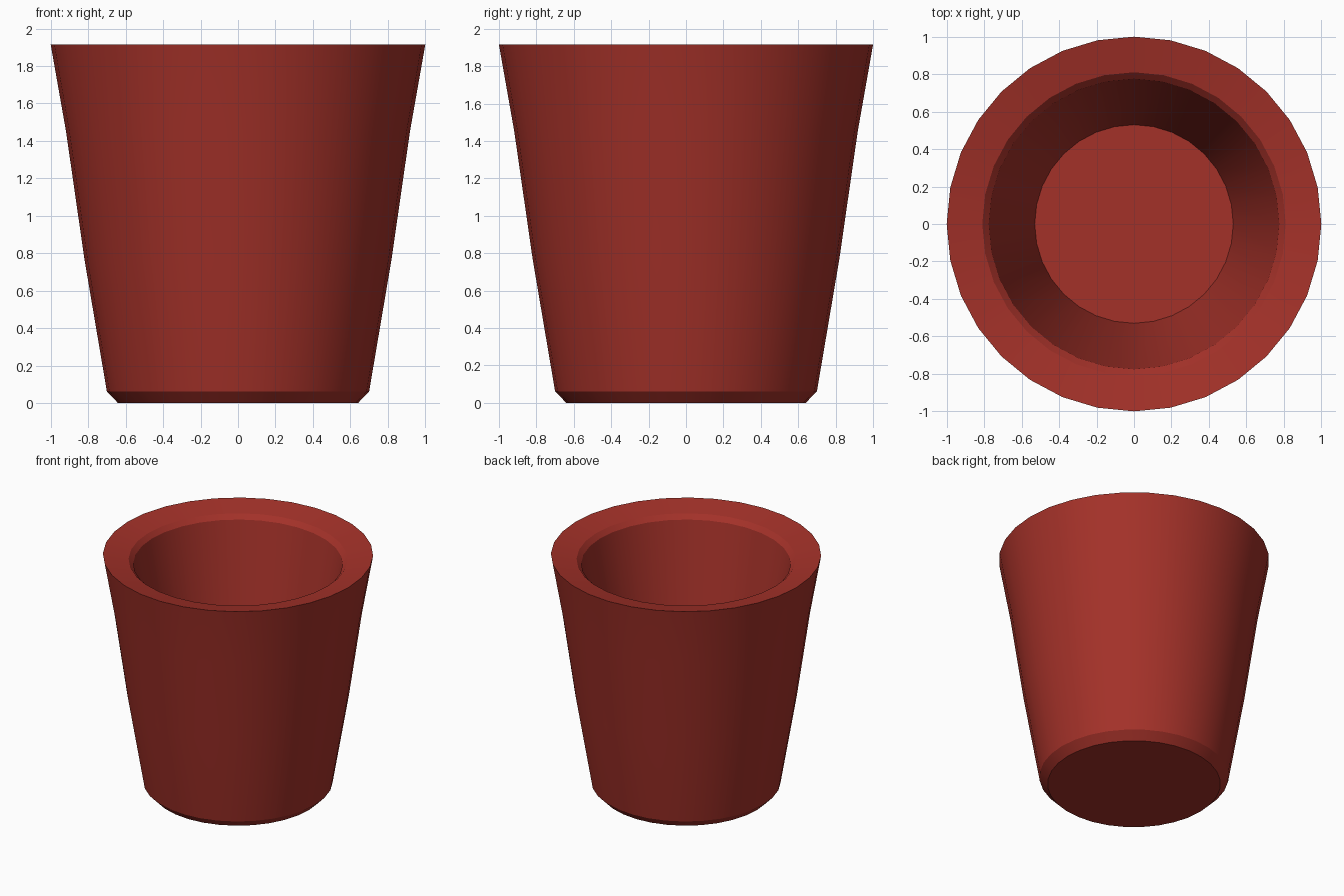
import bpy, bmesh, math

if "Cube" in bpy.data.objects:
    bpy.data.objects.remove(bpy.data.objects["Cube"])

SIDES = 32

# Lathe profile (radius, height): underside, outer wall, dished rim, inner lip, inner wall, inside floor
PROFILE = [(0.64, 0.0), (0.70, 0.062), (0.82, 0.77), (0.918, 1.45), (1.0, 1.915),
           (0.81, 1.875), (0.775, 1.84), (0.53, 0.55)]

bm = bmesh.new()
rings = []
for r, z in PROFILE:
    rings.append([bm.verts.new((r * math.cos(2 * math.pi * i / SIDES),
                                r * math.sin(2 * math.pi * i / SIDES), z))
                  for i in range(SIDES)])

# Walls between neighbouring rings
for a, b in zip(rings, rings[1:]):
    for i in range(SIDES):
        j = (i + 1) % SIDES
        bm.faces.new((a[i], a[j], b[j], b[i]))

# Underside and inside floor
bm.faces.new(rings[0][::-1])
bm.faces.new(rings[-1])
bmesh.ops.recalc_face_normals(bm, faces=bm.faces[:])

mesh = bpy.data.meshes.new("cup")
bm.to_mesh(mesh)
bm.free()
cup = bpy.data.objects.new("cup", mesh)
bpy.context.collection.objects.link(cup)

# Single clay red colour
red = bpy.data.materials.new("clay_red")
red.diffuse_color = (0.37, 0.031, 0.022, 1)
red.use_nodes = True
red.node_tree.nodes["Principled BSDF"].inputs["Base Color"].default_value = red.diffuse_color
mesh.materials.append(red)

# Smooth walls, sharp rim and base edges
bpy.context.view_layer.objects.active = cup
cup.select_set(True)
bpy.ops.object.shade_smooth_by_angle(angle=math.radians(30))
